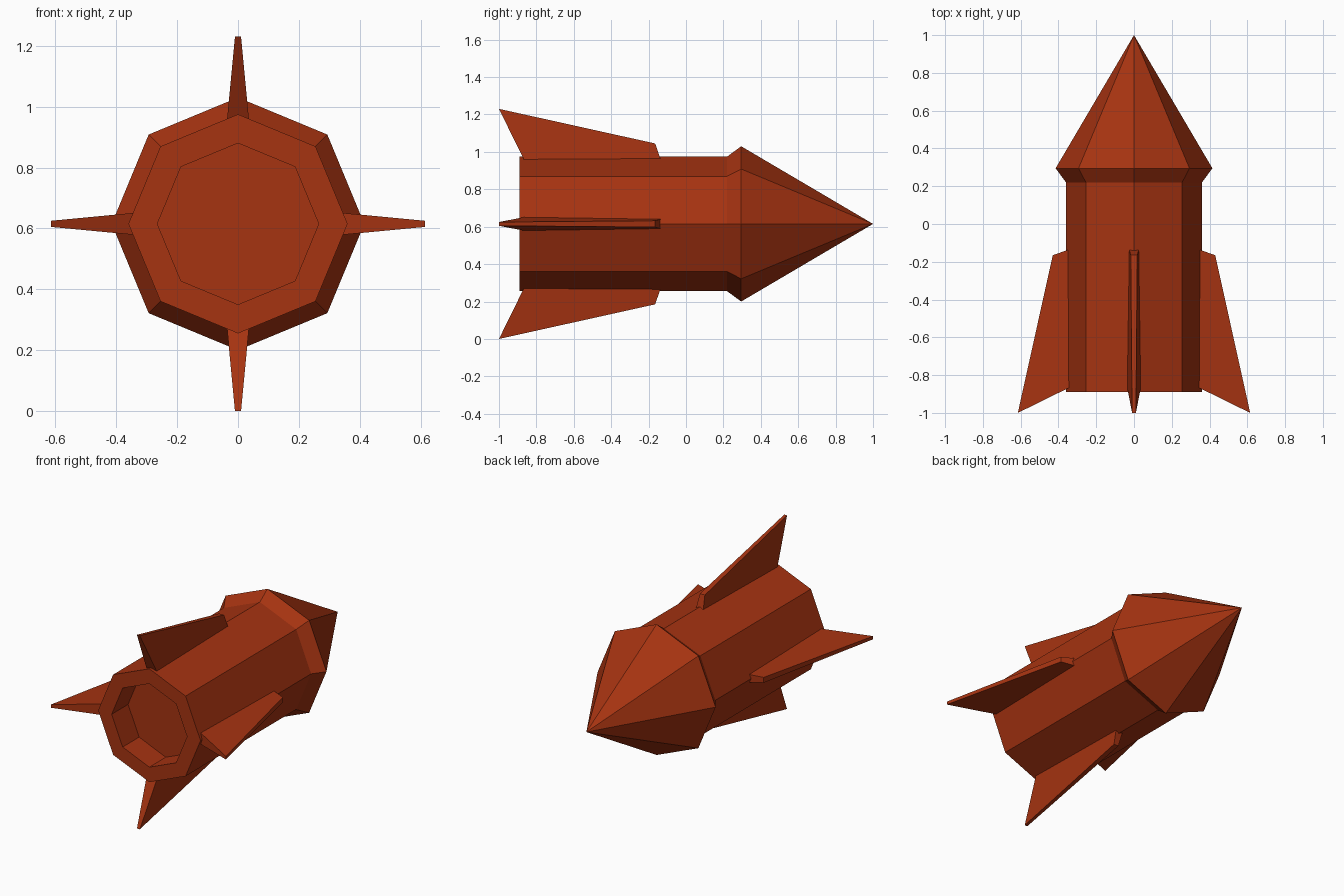
import bpy
import bmesh
from math import cos, sin, pi
from mathutils import Matrix, Vector

default = bpy.data.objects.get("Cube")
if default:
    bpy.data.objects.remove(default, do_unlink=True)

SIDES = 8
AXIS_Z = 0.615

rust = bpy.data.materials.new("rust_red")
rust.use_nodes = True
RUST = (0.38, 0.033, 0.0055, 1)
rust.diffuse_color = RUST
rust.node_tree.nodes["Principled BSDF"].inputs["Base Color"].default_value = RUST


def finish(name, bm):
    """Turn a bmesh into a flat-shaded object placed on the rocket axis."""
    bmesh.ops.recalc_face_normals(bm, faces=bm.faces)
    mesh = bpy.data.meshes.new(name)
    bm.to_mesh(mesh)
    bm.free()
    mesh.materials.append(rust)
    obj = bpy.data.objects.new(name, mesh)
    obj.location.z = AXIS_Z
    bpy.context.collection.objects.link(obj)
    return obj


def lathe(name, profile):
    """Sweep (radius, y) points round the y axis; radius 0 closes to a point."""
    bm = bmesh.new()
    rings = []
    for r, y in profile:
        count = SIDES if r else 1
        rings.append([bm.verts.new((r * sin(2 * pi * i / SIDES), y,
                                    r * cos(2 * pi * i / SIDES)))
                      for i in range(count)])
    for a, b in zip(rings, rings[1:]):
        for i in range(SIDES):
            j = (i + 1) % SIDES
            corners = [a[i % len(a)], a[j % len(a)], b[j % len(b)], b[i % len(b)]]
            bm.faces.new(list(dict.fromkeys(corners)))
    return finish(name, bm)


# Body: nozzle floor, nozzle wall, rear rim and outer tube
lathe("hull", [(0, -0.725), (0.265, -0.725), (0.265, -0.89),
               (0.36, -0.89), (0.36, 0.22)])

# Flared collar and pointed nose
lathe("nose_cone", [(0.36, 0.22), (0.415, 0.295), (0, 1.0)])

# Fin outline: y, distance from axis, half thickness
FIN = [(-0.845, 0.30, 0.04), (-1.0, 0.615, 0.01),
       (-0.165, 0.43, 0.017), (-0.12, 0.30, 0.03)]


def fin(name, turn):
    bm = bmesh.new()
    left, right = [[bm.verts.new((side * t, y, r)) for y, r, t in FIN]
                   for side in (-1, 1)]
    bm.faces.new(left)
    bm.faces.new(right)
    for i in range(4):
        j = (i + 1) % 4
        bm.faces.new((left[i], left[j], right[j], right[i]))
    bmesh.ops.rotate(bm, verts=bm.verts, cent=Vector(),
                     matrix=Matrix.Rotation(turn, 3, 'Y'))
    finish(name, bm)


for k, place in enumerate(("top", "left", "bottom", "right")):
    fin(place + "_fin", k * pi / 2)
